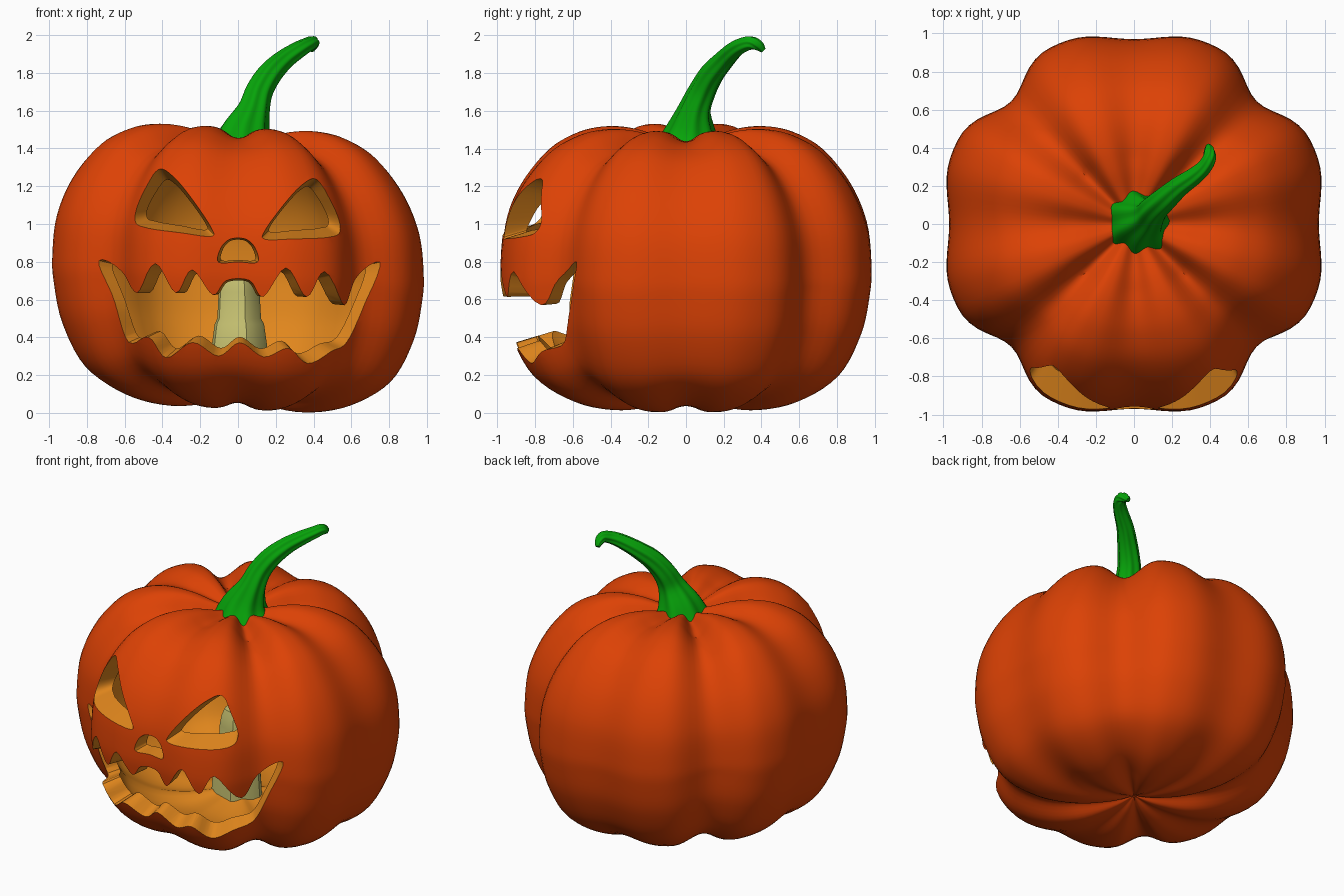
import bpy, bmesh, math
from mathutils import Vector

cube = bpy.data.objects.get("Cube")
if cube:
    bpy.data.objects.remove(cube)

TILT = 0.05  # the whole fruit leans slightly to its left


def material(name, rgb):
    m = bpy.data.materials.new(name)
    m.use_nodes = True
    m.diffuse_color = (*rgb, 1)
    m.node_tree.nodes["Principled BSDF"].inputs["Base Color"].default_value = (*rgb, 1)
    return m


SKIN = material("orange_skin", (0.72, 0.054, 0.0015))
FLESH = material("pale_orange_flesh", (0.75, 0.24, 0.012))
GREEN = material("stem_green", (0.002, 0.37, 0.003))
WAX = material("candle_wax", (0.55, 0.52, 0.16))


def spline(points, steps, closed=False):
    """Catmull-Rom curve through points of any dimension."""
    pts = [Vector(p) for p in points]
    n, out = len(pts), []
    for i in range(n if closed else n - 1):
        if closed:
            a, b, c, d = (pts[(i + k) % n] for k in (-1, 0, 1, 2))
        else:
            a, b, c, d = (pts[min(max(i + k, 0), n - 1)] for k in (-1, 0, 1, 2))
        for s in range(steps):
            t = s / steps
            out.append(0.5 * (2 * b + (c - a) * t + (2 * a - 5 * b + 4 * c - d) * t * t
                              + (3 * b - a - 3 * c + d) * t ** 3))
    return out if closed else out + [pts[-1]]


def loft(name, rings, mats, index=0):
    """Skin a list of equal rings and cap both ends."""
    bm = bmesh.new()
    loops = [[bm.verts.new(p) for p in ring] for ring in rings]
    for lo, hi in zip(loops, loops[1:]):
        for i in range(len(lo)):
            j = (i + 1) % len(lo)
            bm.faces.new((lo[i], lo[j], hi[j], hi[i]))
    bm.faces.new(loops[0][::-1])
    bm.faces.new(loops[-1])
    bmesh.ops.recalc_face_normals(bm, faces=bm.faces)
    for f in bm.faces:
        f.material_index = index
    mesh = bpy.data.meshes.new(name)
    bm.to_mesh(mesh)
    bm.free()
    for m in mats:
        mesh.materials.append(m)
    ob = bpy.data.objects.new(name, mesh)
    bpy.context.collection.objects.link(ob)
    return ob


def smooth(ob, angle):
    bpy.ops.object.select_all(action="DESELECT")
    ob.select_set(True)
    bpy.context.view_layer.objects.active = ob
    bpy.ops.object.shade_smooth_by_angle(angle=math.radians(angle))


def carve(ob, cutter):
    cutter.hide_render = True
    mod = ob.modifiers.new("carve", "BOOLEAN")
    mod.operation, mod.solver, mod.object = "DIFFERENCE", "EXACT", cutter
    bpy.context.view_layer.objects.active = ob
    bpy.ops.object.modifier_apply(modifier=mod.name)
    bpy.data.objects.remove(cutter)


# Ribbed body: one profile, eight lobes, also reused thinner for the cavity
PROFILE = spline([(0.01, 0.1), (0.15, 0.05), (0.38, 0.02), (0.62, 0.065), (0.84, 0.2),
                  (0.965, 0.42), (1.015, 0.63), (1.025, 0.78), (1.0, 1.0), (0.91, 1.21),
                  (0.76, 1.39), (0.6, 1.48), (0.45, 1.51), (0.3, 1.5), (0.15, 1.46),
                  (0.01, 1.43)], 5)


def ribbed_rings(segments, inset, groove):
    rings = []
    for i, p in enumerate(PROFILE):
        d = PROFILE[min(i + 1, len(PROFILE) - 1)] - PROFILE[max(i - 1, 0)]
        normal = Vector((d.y, -d.x)).normalized()
        fade = min(1, p.x / 0.35) * min(1, 0.6 + 0.6 * p.y)
        ring = []
        for k in range(segments):
            a = math.tau * k / segments
            # diagonal grooves run deeper than those on the axes
            depth = groove * fade * (1 - 0.35 * math.cos(4 * a))
            depth = inset + depth * (0.5 + 0.5 * math.cos(8 * a)) ** 1.5
            r, z = p - normal * depth
            r = max(r, 0.005)
            x = r * math.cos(a)
            ring.append((x, r * math.sin(a), z - TILT * x))
        rings.append(ring)
    return rings


body = loft("pumpkin_body", ribbed_rings(128, 0, 0.085), [SKIN, FLESH])
carve(body, loft("cavity_cutter", ribbed_rings(64, 0.13, 0.04), [SKIN, FLESH], 1))


# Face openings: outlines cut through the wall towards a focus inside
def opening(name, outline, focus, back):
    focus = Vector(focus)
    rings = [[], []]
    for x, z in spline(outline, 5, closed=True):
        radius = 0.96 * (1 - abs((z - 0.77) / 0.78) ** 2.5) ** 0.4
        ray = Vector((x, -math.sqrt(radius ** 2 - x * x), z)) - focus
        for ring, y in zip(rings, (-1.6, back)):
            ring.append(focus + ray * ((y - focus.y) / ray.y))
    carve(body, loft(name, rings, [SKIN, FLESH], 1))


EYE = [(0.41, 1.25), (0.48, 1.16), (0.535, 1.05), (0.53, 0.985), (0.46, 0.97),
       (0.3, 0.955), (0.15, 0.935), (0.15, 0.98), (0.25, 1.12), (0.34, 1.22)]
for side in (-1, 1):
    outline = [(side * x, z - TILT * side * x) for x, z in EYE]
    opening("eye_cutter", outline, (side * 0.3, -0.36, 1.11), -0.53)

opening("nose_cutter", [(-0.1, 0.8), (-0.09, 0.87), (-0.05, 0.915), (0, 0.925), (0.05, 0.915),
                        (0.09, 0.87), (0.1, 0.8), (0, 0.8)], (0, -0.3, 0.87), -0.5)

UPPER = [(-0.75, 0.81), (-0.64, 0.75), (-0.52, 0.635), (-0.41, 0.78), (-0.31, 0.635),
         (-0.23, 0.75), (-0.13, 0.625), (-0.06, 0.7), (0.06, 0.7), (0.13, 0.615),
         (0.24, 0.76), (0.34, 0.615), (0.43, 0.74), (0.56, 0.57), (0.65, 0.71), (0.76, 0.8)]
LOWER = [(0.7, 0.57), (0.59, 0.37), (0.47, 0.34), (0.34, 0.29), (0.25, 0.36), (0.13, 0.31),
         (0.01, 0.375), (-0.1, 0.31), (-0.23, 0.385), (-0.36, 0.31), (-0.46, 0.41),
         (-0.61, 0.36), (-0.69, 0.58)]
opening("mouth_cutter", UPPER + LOWER, (0, -0.05, 0.63), -0.35)
smooth(body, 40)

# Fluted, curling stem: x, y, z, radius along its path
PATH = spline([(0.03, 0.015, 1.39, 0.18), (0.04, 0.025, 1.48, 0.135), (0.08, 0.045, 1.6, 0.085),
               (0.11, 0.085, 1.7, 0.07), (0.165, 0.135, 1.79, 0.062), (0.24, 0.2, 1.865, 0.052),
               (0.32, 0.255, 1.92, 0.044), (0.37, 0.3, 1.948, 0.038),
               (0.395, 0.345, 1.96, 0.034), (0.395, 0.385, 1.945, 0.027),
               (0.39, 0.41, 1.92, 0.014)], 4)
rings = []
for i, p in enumerate(PATH):
    tangent = (PATH[min(i + 1, len(PATH) - 1)] - PATH[max(i - 1, 0)]).to_3d().normalized()
    u = Vector((0.7, -0.7, 0))
    u = (u - tangent * u.dot(tangent)).normalized()
    v = tangent.cross(u)
    ring = []
    for k in range(48):
        a = math.tau * k / 48
        r = p.w * (1 + 0.07 * math.cos(7 * a + i * 0.05))
        ring.append(p.to_3d() + (u * math.cos(a) + v * math.sin(a)) * r)
    rings.append(ring)
smooth(loft("stem", rings, [GREEN]), 50)

# Candle inside, with a wider stump of melted wax at its foot
rings = []
for r, z in [(0.16, 0.14), (0.145, 0.36), (0.13, 0.47), (0.115, 0.5), (0.108, 0.64),
             (0.098, 0.7), (0.08, 0.75), (0.03, 0.76)]:
    rings.append([(r * (1 + 0.06 * math.cos(5 * a)) * math.cos(a),
                   r * (1 + 0.06 * math.cos(5 * a)) * math.sin(a), z)
                  for a in (math.tau * k / 20 for k in range(20))])
smooth(loft("candle", rings, [WAX]), 25)
